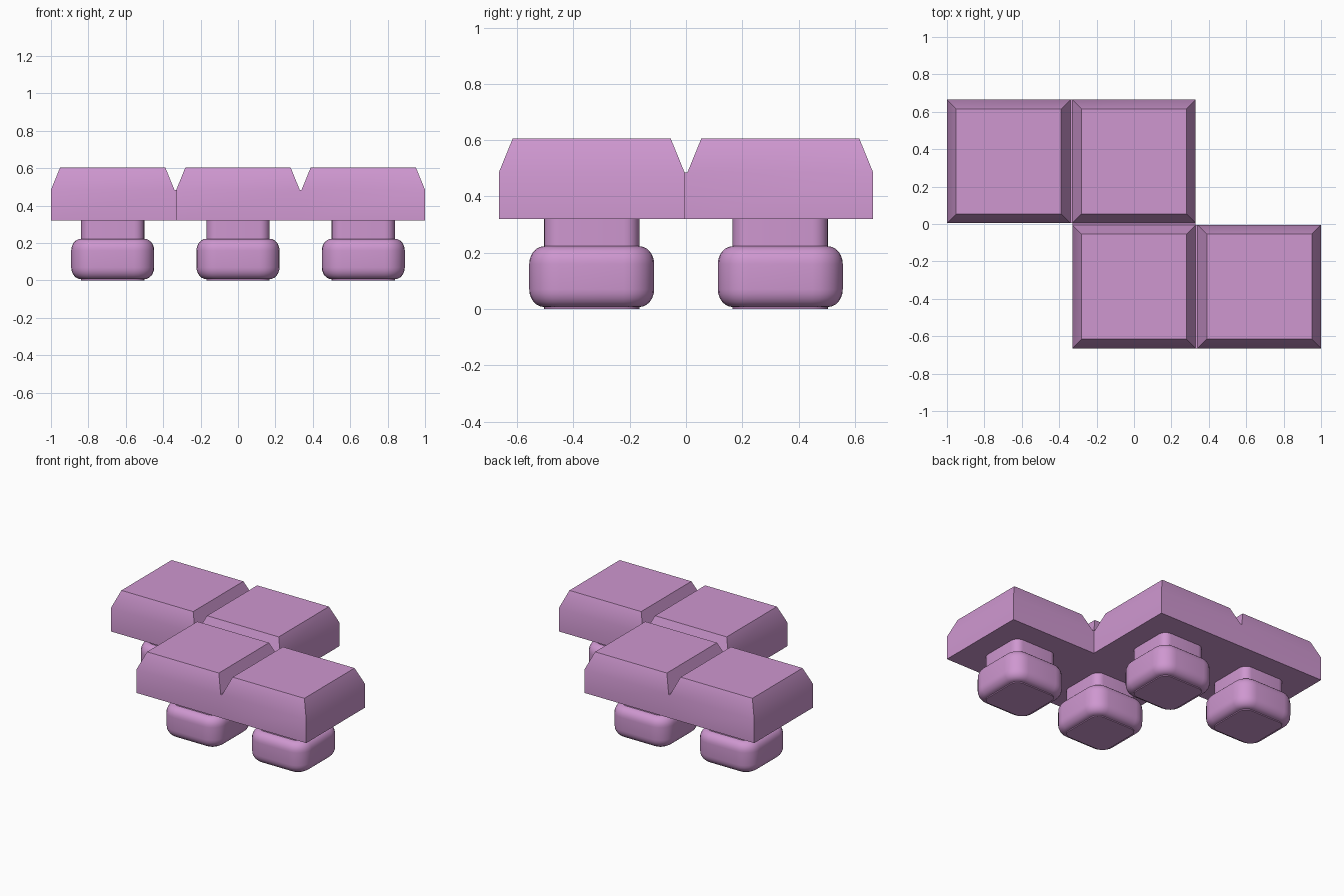
import bpy, bmesh, math

if "Cube" in bpy.data.objects:
    bpy.data.objects.remove(bpy.data.objects["Cube"])

mat = bpy.data.materials.new("soft orchid")
mat.diffuse_color = (0.62, 0.31, 0.63, 1)
mat.use_nodes = True
mat.node_tree.nodes["Principled BSDF"].inputs["Base Color"].default_value = mat.diffuse_color

PITCH, HALF, GAP = 0.67, 0.33, 0.005
ROW = 0.335
Z_LOW, Z_RIM, Z_TOP, INSET = 0.32, 0.485, 0.605, 0.049
TILES = [(-PITCH, ROW), (0, ROW), (0, -ROW), (PITCH, -ROW)]


def finish(bm, name):
    bmesh.ops.recalc_face_normals(bm, faces=bm.faces)
    mesh = bpy.data.meshes.new(name)
    bm.to_mesh(mesh)
    bm.free()
    mesh.materials.append(mat)
    obj = bpy.data.objects.new(name, mesh)
    bpy.context.collection.objects.link(obj)
    bpy.ops.object.select_all(action='DESELECT')
    obj.select_set(True)
    bpy.context.view_layer.objects.active = obj
    bpy.ops.object.shade_smooth_by_angle(angle=math.radians(30))
    return obj


def rectangle(bm, x0, x1, y0, y1, z):
    return [bm.verts.new((x, y, z)) for x, y in ((x0, y0), (x1, y0), (x1, y1), (x0, y1))]


def bridge(bm, a, b):
    n = len(a)
    for i in range(n):
        bm.faces.new((a[i], a[(i + 1) % n], b[(i + 1) % n], b[i]))


# Zigzag slab: four bevelled tiles joined by narrow groove floors
bm = bmesh.new()
for cx, cy in TILES:
    rim = rectangle(bm, cx - HALF, cx + HALF, cy - HALF, cy + HALF, Z_RIM)
    h = HALF - INSET
    top = rectangle(bm, cx - h, cx + h, cy - h, cy + h, Z_TOP)
    bridge(bm, rim, top)
    bm.faces.new(top)
for s in (-1, 1):
    x = s * PITCH / 2
    bm.faces.new(rectangle(bm, x - GAP, x + GAP, -s * ROW - HALF, -s * ROW + HALF, Z_RIM))
bm.faces.new(rectangle(bm, -HALF, HALF, -GAP, GAP, Z_RIM))
bmesh.ops.remove_doubles(bm, verts=bm.verts, dist=0.0005)
bmesh.ops.recalc_face_normals(bm, faces=bm.faces)

# Side walls and underside
border = [e for e in bm.edges if e.is_boundary]
result = bmesh.ops.extrude_edge_only(bm, edges=border)["geom"]
for v in result:
    if isinstance(v, bmesh.types.BMVert):
        v.co.z = Z_LOW
bmesh.ops.holes_fill(bm, edges=[e for e in bm.edges if e.is_boundary], sides=0)
finish(bm, "tile_slab")


def rounded_ring(bm, cx, cy, half, radius, z, steps=6):
    ring = []
    for q, (sx, sy) in enumerate(((1, 1), (-1, 1), (-1, -1), (1, -1))):
        for i in range(steps + 1):
            a = math.pi / 2 * (q + i / steps)
            ring.append(bm.verts.new((cx + sx * (half - radius) + radius * math.cos(a),
                                      cy + sy * (half - radius) + radius * math.sin(a), z)))
    return ring


# Rounded foot with a narrower neck under each tile
NECK, BULGE, CORNER, ARC = 0.169, 0.053, 0.055, 6
profile = [(0, 0.0)]
for i in range(ARC + 1):
    a = math.pi / 2 * i / ARC
    profile.append((BULGE * math.sin(a), 0.007 + 0.063 * (1 - math.cos(a))))
for i in range(ARC + 1):
    a = math.pi / 2 * i / ARC
    profile.append((BULGE * math.cos(a), 0.16 + 0.063 * math.sin(a)))
profile.append((0, Z_LOW + 0.005))

for n, (cx, cy) in enumerate(TILES):
    bm = bmesh.new()
    rings = [rounded_ring(bm, cx, cy, NECK + d, CORNER + d, z) for d, z in profile]
    for a, b in zip(rings, rings[1:]):
        bridge(bm, a, b)
    bm.faces.new(rings[0])
    bm.faces.new(rings[-1])
    finish(bm, f"foot_{n + 1}")
